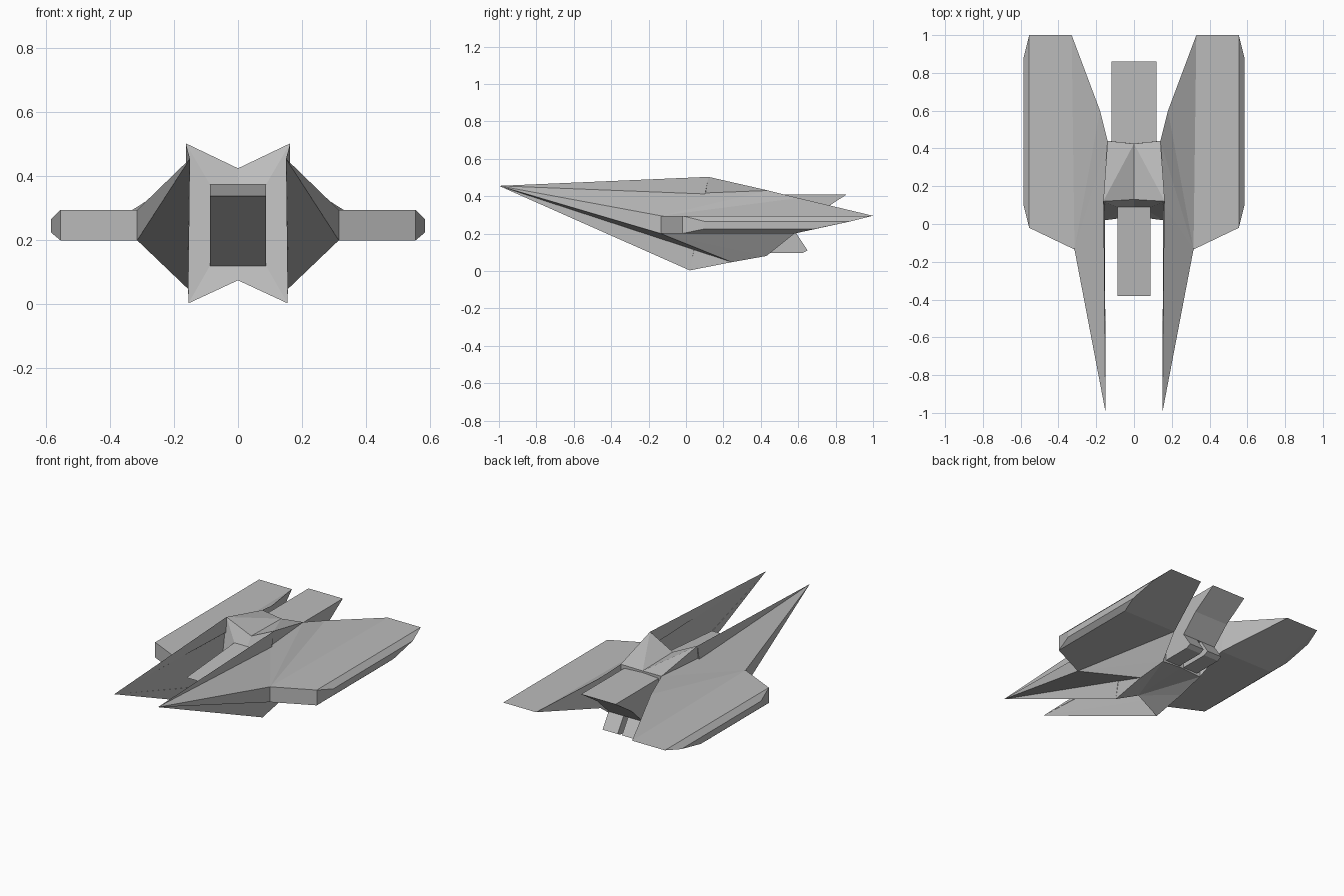
import bpy
import bmesh

old = bpy.data.objects.get("Cube")
if old:
    bpy.data.objects.remove(old, do_unlink=True)

GREY = (0.5, 0.5, 0.5, 1.0)
metal = bpy.data.materials.new("hull_grey")
metal.use_nodes = True
metal.diffuse_color = GREY
metal.node_tree.nodes["Principled BSDF"].inputs["Base Color"].default_value = GREY


def finish(name, bm, mirror=True):
    """Turn a bmesh into a flat-shaded object, mirrored across x = 0 if asked."""
    bmesh.ops.recalc_face_normals(bm, faces=bm.faces)
    mesh = bpy.data.meshes.new(name)
    bm.to_mesh(mesh)
    bm.free()
    mesh.materials.append(metal)
    obj = bpy.data.objects.new(name, mesh)
    bpy.context.scene.collection.objects.link(obj)
    if mirror:
        obj.modifiers.new("Mirror", 'MIRROR').use_clip = True
    return obj


def panels(name, points, faces):
    """Build a faceted shell from named corners."""
    bm = bmesh.new()
    verts = {key: bm.verts.new(co) for key, co in points.items()}
    for face in faces:
        bm.faces.new([verts[key] for key in face.split()])
    return finish(name, bm)


def prism(name, profile, x0, x1, mirror=False):
    """Extrude a (y, z) profile from x0 to x1."""
    bm = bmesh.new()
    face = bm.faces.new([bm.verts.new((x0, y, z)) for y, z in profile])
    grown = bmesh.ops.extrude_face_region(bm, geom=[face])
    moved = [v for v in grown["geom"] if isinstance(v, bmesh.types.BMVert)]
    bmesh.ops.translate(bm, verts=moved, vec=(x1 - x0, 0, 0))
    return finish(name, bm, mirror)


# Hull with forward prongs, sloping shoulders and swept wings
HIGH, LOW = 0.295, 0.2
hull = {
    "tip": (0.15, -1, 0.455),
    "crest": (0.163, 0.12, 0.503),
    "step": (0.155, 0.10, 0.417),
    "keel": (0.155, 0.02, 0.003),
    "keel_back": (0.155, 0.245, 0.047),
    "rear": (0.14, 0.44, 0.43),
    "rear_low": (0.14, 0.43, 0.08),
    "spine": (0, 0.13, 0.425),
    "spine_rear": (0, 0.425, 0.42),
    "belly": (0, 0.04, 0.075),
    "belly_rear": (0, 0.43, 0.09),
    "mouth_mid": (0, 0.09, 0.375),
    "mouth": (0.088, 0.09, 0.375),
    "chin": (0.088, 0.06, 0.12),
    "chin_mid": (0, 0.06, 0.12),
    "root": (0.315, -0.135, HIGH),
    "root_low": (0.315, -0.135, LOW),
    "notch": (0.18, 0.6, 0.39),
    "notch_low": (0.18, 0.58, LOW),
    "trail": (0.33, 1, HIGH),
    "lead": (0.555, -0.02, HIGH),
    "lead_low": (0.555, -0.02, LOW),
    "end": (0.555, 1, HIGH),
    "end_low": (0.555, 0.58, LOW),
    "edge": (0.585, 0.1, 0.265),
    "edge_low": (0.585, 0.1, 0.225),
    "edge_end": (0.585, 0.88, 0.265),
    "edge_end_low": (0.585, 0.69, 0.225),
}
panels("hull_and_wings", hull, [
    # prong
    "tip keel crest", "tip crest step", "crest rear step",
    "tip keel_back keel", "tip root root_low", "tip root_low keel_back",
    # shoulder
    "tip step root", "step rear root", "rear notch root", "notch trail root",
    # deck and bulkhead
    "crest spine spine_rear", "crest spine_rear rear",
    "crest mouth mouth_mid spine", "crest keel chin mouth",
    "keel belly chin_mid chin",
    # belly and stern
    "keel keel_back belly", "keel_back rear_low belly",
    "rear_low belly_rear belly", "rear spine_rear belly_rear rear_low",
    "rear rear_low notch_low notch", "notch notch_low trail",
    "root_low notch_low rear_low", "root_low rear_low keel_back",
    # wing
    "root trail end lead", "root lead lead_low root_low",
    "root_low lead_low end_low notch_low",
    "notch_low end_low end trail", "lead edge edge_low lead_low",
    "lead end edge_end edge", "edge edge_end edge_end_low edge_low",
    "edge_low edge_end_low end_low lead_low",
    "end_low edge_end_low edge_end end",
])

# Wedge nose between the prongs
prism("nose_wedge",
      [(0.14, 0.375), (0.09, 0.375), (-0.38, 0.338), (0.06, 0.12), (0.14, 0.12)],
      -0.088, 0.088)

# Overhanging tail block and the split flaps below it
prism("tail_block",
      [(0.42, 0.41), (0.86, 0.41), (0.70, 0.305), (0.59, 0.2), (0.42, 0.2)],
      -0.118, 0.118)
prism("tail_flap",
      [(0.42, 0.2), (0.59, 0.2), (0.65, 0.11), (0.62, 0.095), (0.42, 0.095)],
      0.015, 0.118, mirror=True)
